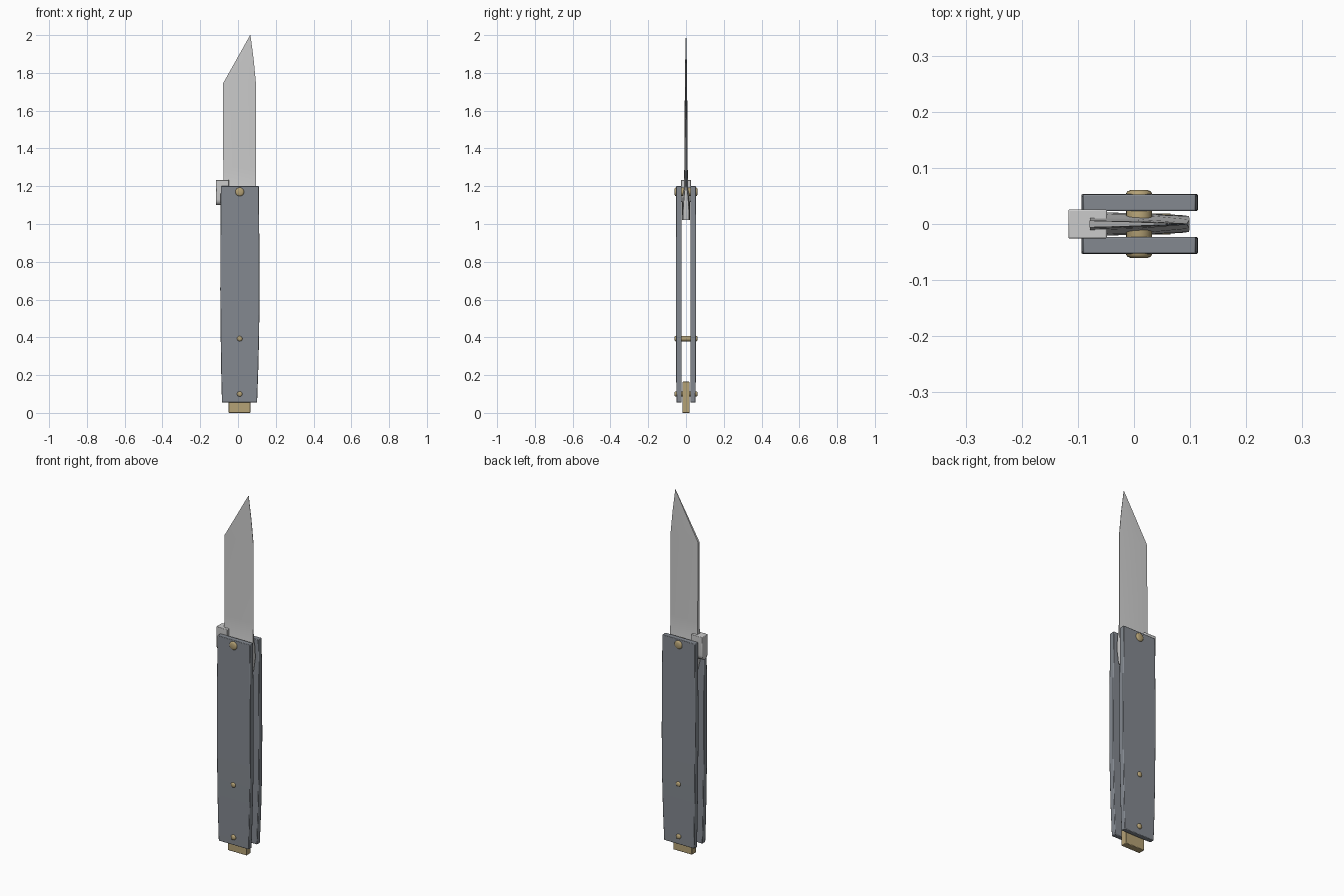
import bpy, bmesh, math

if "Cube" in bpy.data.objects:
    bpy.data.objects.remove(bpy.data.objects["Cube"])


def material(name, rgb):
    m = bpy.data.materials.new(name)
    m.diffuse_color = (*rgb, 1)
    m.use_nodes = True
    m.node_tree.nodes["Principled BSDF"].inputs["Base Color"].default_value = m.diffuse_color
    return m


DARK = material("dark_scale", (0.23, 0.25, 0.28))
BRASS = material("brass", (0.46, 0.36, 0.18))


def finish(name, bm, mat=None, bevel=0, angle=30):
    bmesh.ops.recalc_face_normals(bm, faces=bm.faces)
    me = bpy.data.meshes.new(name)
    bm.to_mesh(me)
    bm.free()
    ob = bpy.data.objects.new(name, me)
    bpy.context.collection.objects.link(ob)
    if mat:
        me.materials.append(mat)
    if bevel:
        b = ob.modifiers.new("bevel", 'BEVEL')
        b.width, b.segments, b.limit_method = bevel, 2, 'ANGLE'
    bpy.ops.object.select_all(action='DESELECT')
    ob.select_set(True)
    bpy.context.view_layer.objects.active = ob
    bpy.ops.object.shade_smooth_by_angle(angle=math.radians(angle))
    return ob


def loft(name, rings, **kw):
    bm = bmesh.new()
    rows = [[bm.verts.new(p) for p in r] for r in rings]
    n = len(rows[0])
    for a, b in zip(rows, rows[1:]):
        for i in range(n):
            j = (i + 1) % n
            bm.faces.new((a[i], a[j], b[j], b[i]))
    bm.faces.new(rows[0])
    bm.faces.new(rows[-1])
    return finish(name, bm, **kw)


# handle scales: z, left x, right x, outer y
profile = [(0.055, -0.085, 0.101, 0.050), (0.22, -0.089, 0.107, 0.0525),
           (0.42, -0.092, 0.112, 0.0535), (0.65, -0.094, 0.114, 0.0535),
           (0.90, -0.0935, 0.113, 0.0535), (1.20, -0.091, 0.110, 0.053)]
for side, label in ((-1, "front"), (1, "back")):
    loft("handle_scale_" + label,
         [[(a, side * 0.023, z), (b, side * 0.023, z), (b, side * y, z), (a, side * y, z)]
          for z, a, b, y in profile], mat=DARK, bevel=0.003)

# blade with thick tang: z, spine x, edge x, spine half thickness, edge half thickness
blade = [(1.02, -0.06, 0.085, 0.021, 0.016), (1.10, -0.077, 0.098, 0.021, 0.014),
         (1.165, -0.077, 0.099, 0.018, 0.008), (1.20, -0.078, 0.096, 0.011, 0.003),
         (1.30, -0.078, 0.095, 0.009, 0.001), (1.745, -0.079, 0.095, 0.006, 0.001),
         (1.87, -0.0085, 0.083, 0.004, 0.001), (2.0, 0.064, 0.066, 0.001, 0.0005)]
rings = []
for z, s, e, t, k in blade:
    m = s + (e - s) * 0.5
    rings.append([(s, -t, z), (m, -t * 0.9, z), (e, -k, z),
                  (e, k, z), (m, t * 0.9, z), (s, t, z)])
loft("blade", rings, angle=20)

# thumb lug on the spine, rounded underneath
u = [(-0.026, 1.233), (0.026, 1.233), (0.026, 1.13)]
u += [(0.026 * math.cos(a), 1.13 - 0.03 * math.sin(a))
      for a in [math.pi * i / 8 for i in range(1, 8)]]
u += [(-0.026, 1.13)]
loft("thumb_lug", [[(x, y, z) for y, z in u] for x in (-0.117, -0.048)], bevel=0.003)

# brass end spacer
loft("end_spacer", [[(-0.05, -0.019, z), (0.066, -0.019, z), (0.066, 0.019, z), (-0.05, 0.019, z)]
                    for z in (0, 0.165)], mat=BRASS, bevel=0.003)

# brass pins passing through both scales, with domed heads
for name, z, r in (("pivot_pin", 1.17, 0.023), ("middle_pin", 0.393, 0.014), ("end_pin", 0.1, 0.014)):
    stations = [(-0.061, 0.6), (-0.0585, 0.88), (-0.055, 1), (0.055, 1), (0.0585, 0.88), (0.061, 0.6)]
    loft(name, [[(0.009 + r * k * math.cos(a), y, z + r * k * math.sin(a))
                 for a in [math.tau * i / 24 for i in range(24)]] for y, k in stations],
         mat=BRASS, angle=50)
